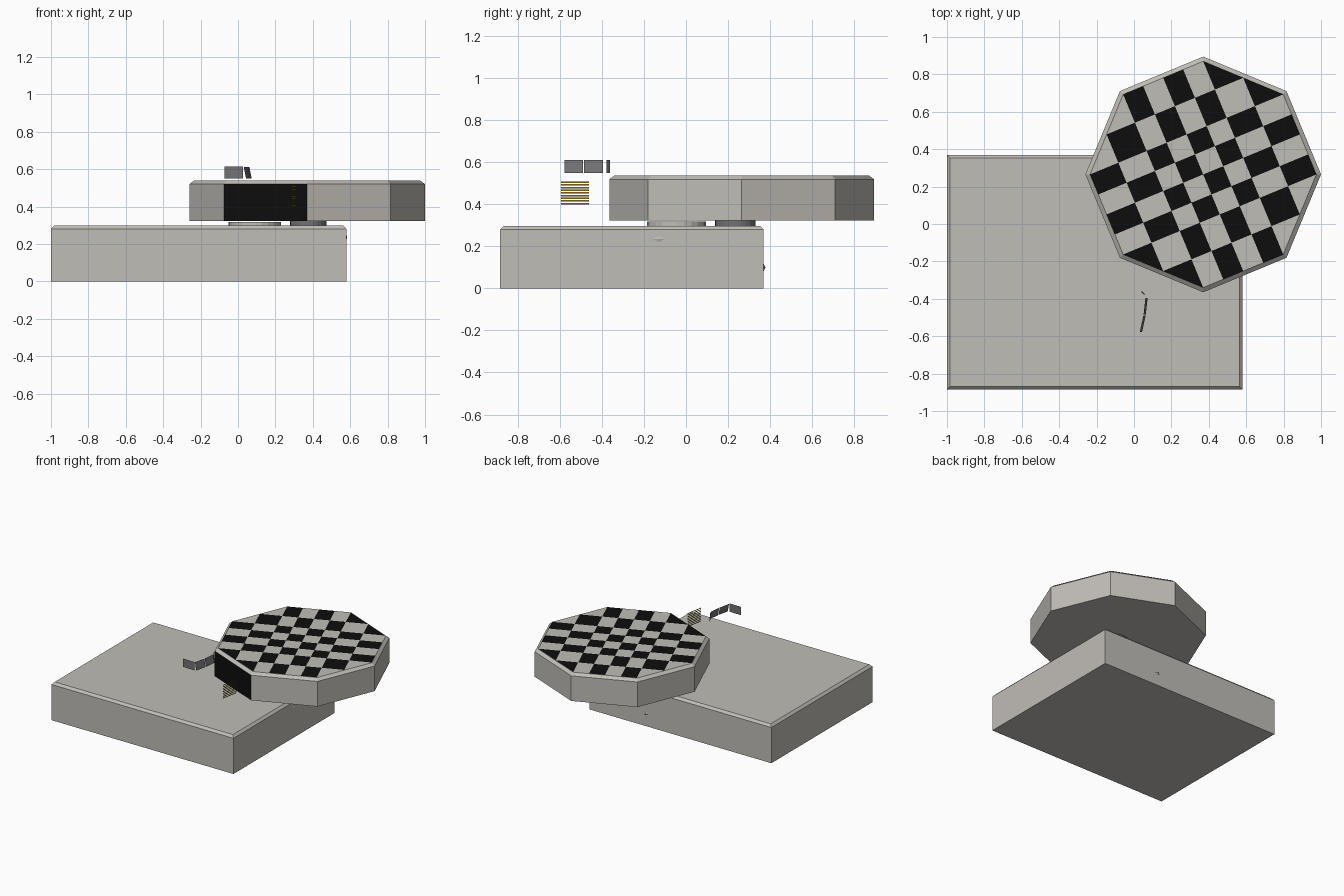
import bpy, bmesh, math
from mathutils import Vector

if "Cube" in bpy.data.objects:
    bpy.data.objects.remove(bpy.data.objects["Cube"])


def material(name, rgb):
    m = bpy.data.materials.new(name)
    m.diffuse_color = (*rgb, 1)
    m.use_nodes = True
    m.node_tree.nodes["Principled BSDF"].inputs["Base Color"].default_value = m.diffuse_color
    return m


STONE = material("warm grey", (0.53, 0.51, 0.475))
BLACK = material("black", (0.004, 0.004, 0.004))
DARK = material("dark grey", (0.17, 0.17, 0.18))
GOLD = material("gold", (0.45, 0.28, 0.02))


def make(name, bm, *mats):
    me = bpy.data.meshes.new(name)
    bm.to_mesh(me)
    bm.free()
    for m in mats:
        me.materials.append(m)
    ob = bpy.data.objects.new(name, me)
    bpy.context.collection.objects.link(ob)
    return ob


def loft(bm, rings):
    """Closed solid through equal-length rings of points."""
    vs = [[bm.verts.new(p) for p in r] for r in rings]
    n = len(vs[0])
    for a, b in zip(vs, vs[1:]):
        for i in range(n):
            j = (i + 1) % n
            bm.faces.new((a[i], a[j], b[j], b[i]))
    bm.faces.new(vs[0][::-1])
    bm.faces.new(vs[-1])
    bm.normal_update()


def rect(inset, z):
    x0, x1, y0, y1 = -1 + inset, 0.58 - inset, -0.885 + inset, 0.37 - inset
    return [(x0, y0, z), (x1, y0, z), (x1, y1, z), (x0, y1, z)]


def ring(cx, cy, r, z, n):
    return [(cx + r * math.cos(2 * math.pi * i / n),
             cy + r * math.sin(2 * math.pi * i / n), z) for i in range(n)]


# Rectangular base with chamfered top edge
bm = bmesh.new()
loft(bm, [rect(0, 0), rect(0, 0.28), rect(0.017, 0.298)])
make("base", bm, STONE)

# Octagonal table block; one front-left side is black
CX, CY, R = 0.37, 0.265, 0.605
bm = bmesh.new()
loft(bm, [ring(CX, CY, 0.63, 0.323, 8), ring(CX, CY, 0.63, 0.52, 8),
          ring(CX, CY, R, 0.539, 8)])
dark_dir = Vector((math.cos(math.radians(247.5)), math.sin(math.radians(247.5)), 0))
for f in bm.faces:
    if f.normal.dot(dark_dir) > 0.99:
        f.material_index = 1
make("octagon_table", bm, STONE, BLACK)

# Chequered top: 8 x 8 cells, middle four narrower, corners cut by the octagon
ap = R * math.cos(math.pi / 8)
half = R * math.sin(math.pi / 8)
steps = [0, half / 2, half, (half + ap) / 2, ap]
marks = [-s for s in steps[:0:-1]] + steps
turn = math.radians(22.5)
bm = bmesh.new()
for i in range(8):
    for j in range(8):
        cell = [(marks[i], marks[j]), (marks[i + 1], marks[j]),
                (marks[i + 1], marks[j + 1]), (marks[i], marks[j + 1])]
        cell = [p for p in cell if abs(p[0]) + abs(p[1]) < ap + half + 1e-4]
        if len(cell) < 3:
            continue
        f = bm.faces.new([bm.verts.new((
            CX + u * math.cos(turn) - v * math.sin(turn),
            CY + u * math.sin(turn) + v * math.cos(turn), 0.541)) for u, v in cell])
        f.material_index = (i + j) % 2
make("chequered_top", bm, STONE, BLACK)

# Pivot discs between base and table
for name, x, y, r, z0, z1, mat in (
        ("wide_disc", 0.09, -0.045, 0.14, 0.29, 0.318, STONE),
        ("pivot", 0.375, 0.235, 0.097, 0.29, 0.326, DARK)):
    bm = bmesh.new()
    loft(bm, [ring(x, y, r, z0, 24), ring(x, y, r, z1, 24)])
    ob = make(name, bm, mat)

# Small diamond studs on the right and back of the base
for name, c, side, out in (
        ("right_stud", Vector((0.579, -0.13, 0.235)), Vector((0, 0.035, 0)), Vector((0.005, 0, 0))),
        ("back_stud", Vector((0.09, 0.369, 0.1)), Vector((-0.025, 0, 0)), Vector((0, 0.01, 0)))):
    bm = bmesh.new()
    up = Vector((0, 0, 0.018))
    rim = [bm.verts.new(c + d) for d in (side, up, -side, -up)]
    tip = bm.verts.new(c + out)
    for k in range(4):
        bm.faces.new((rim[k], rim[(k + 1) % 4], tip))
    make(name, bm, STONE)


def strip(bm, a, b, z0, z1, lean=0.0):
    """Upright plate between two ground points; lean shifts its top in x."""
    bm.faces.new([bm.verts.new(p) for p in (
        (a[0], a[1], z0), (b[0], b[1], z0),
        (b[0] - lean, b[1], z1), (a[0] - lean, a[1], z1))])


# Floating curved band of dark plates
bm = bmesh.new()
strip(bm, (-0.072, -0.58), (0.028, -0.582), 0.55, 0.615)
strip(bm, (0.043, -0.578), (0.062, -0.49), 0.55, 0.612, 0.012)
strip(bm, (0.063, -0.485), (0.073, -0.395), 0.55, 0.612, 0.012)
strip(bm, (0.062, -0.378), (0.045, -0.362), 0.55, 0.612, 0.008)
make("curved_band", bm, DARK)

# Floating stack of gold slats
bm = bmesh.new()
for k in range(9):
    z = 0.401 + k * 0.0127
    strip(bm, (0.285, -0.595), (0.309, -0.462), z, z + 0.0065)
make("gold_slats", bm, GOLD)
